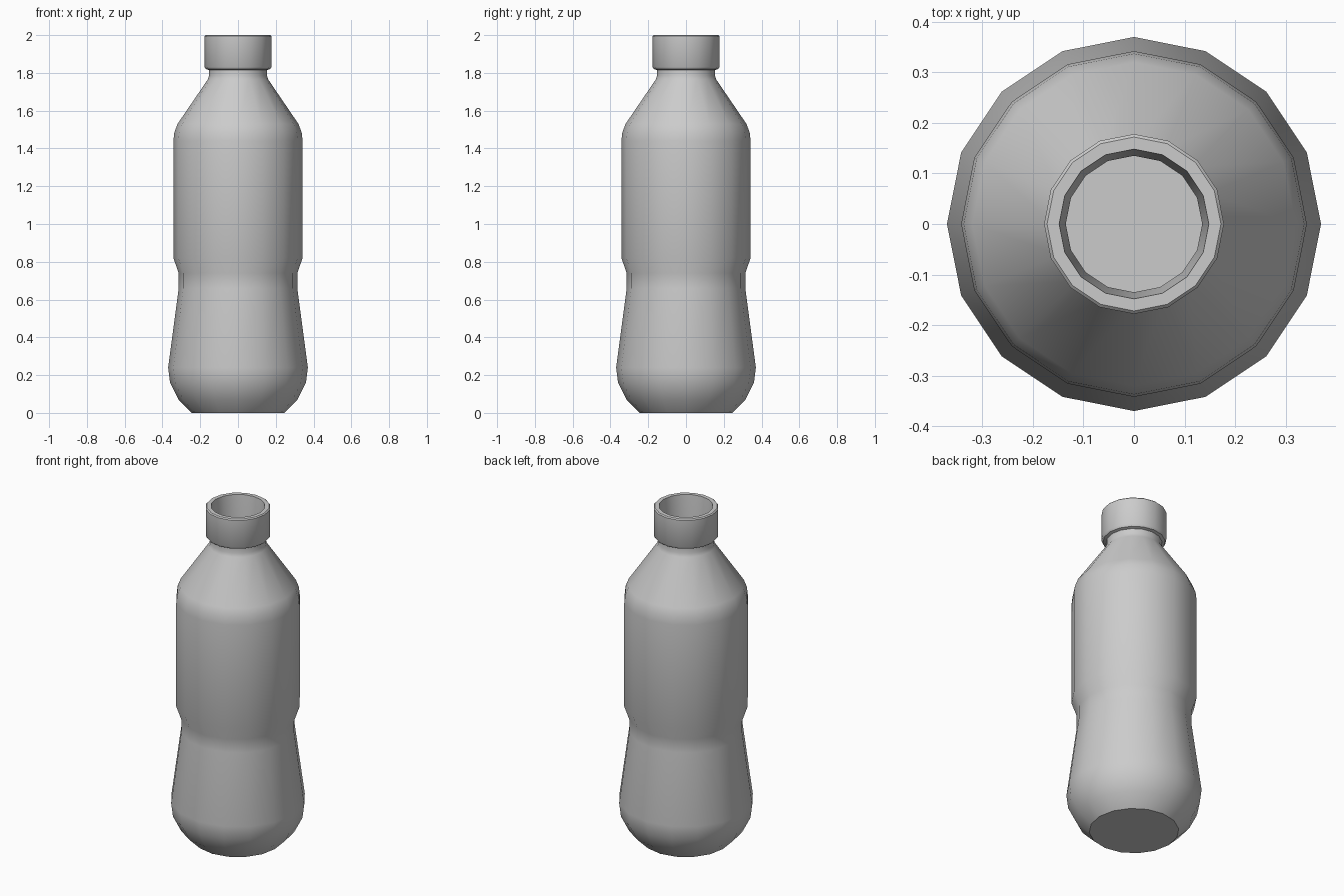
import bpy
import bmesh
from math import cos, sin, tau, radians

SIDES = 16

if "Cube" in bpy.data.objects:
    bpy.data.objects.remove(bpy.data.objects["Cube"])

grey = bpy.data.materials.new("plain grey")
grey.use_nodes = True
grey.diffuse_color = (0.6, 0.6, 0.6, 1)
grey.node_tree.nodes["Principled BSDF"].inputs["Base Color"].default_value = (0.6, 0.6, 0.6, 1)


def lathe(name, profile):
    """Spin (radius, height) points about z, closing both ends with flat caps."""
    bm = bmesh.new()
    rings = [[bm.verts.new((r * cos(tau * i / SIDES), r * sin(tau * i / SIDES), z))
              for i in range(SIDES)] for r, z in profile]
    for low, high in zip(rings, rings[1:]):
        for i in range(SIDES):
            j = (i + 1) % SIDES
            bm.faces.new((low[i], low[j], high[j], high[i]))
    bm.faces.new(rings[0][::-1])
    bm.faces.new(rings[-1])
    mesh = bpy.data.meshes.new(name)
    bm.to_mesh(mesh)
    bm.free()
    mesh.materials.append(grey)
    obj = bpy.data.objects.new(name, mesh)
    bpy.context.collection.objects.link(obj)
    bpy.ops.object.select_all(action="DESELECT")
    obj.select_set(True)
    bpy.context.view_layer.objects.active = obj
    bpy.ops.object.shade_smooth_by_angle(angle=radians(40))
    return obj


# Rounded foot, waist, straight body and sloping shoulder
body = [(0.245, 0), (0.315, 0.07), (0.36, 0.16), (0.37, 0.24),
        (0.314, 0.66), (0.314, 0.74), (0.342, 0.82), (0.342, 1.44),
        (0.337, 1.485), (0.32, 1.53), (0.16, 1.765), (0.153, 1.785), (0.153, 1.815)]

# Collar with softened edges around the open mouth
collar = [(0.17, 1.82), (0.178, 1.832), (0.178, 1.994), (0.172, 2.0), (0.148, 2.0)]

# Inside wall, following the body down to the floor
inside = [(0.135, 1.815)] + [(r - 0.018, z) for r, z in body[-2:0:-1]] + [(0.235, 0.015)]

lathe("bottle", body + collar + inside)
